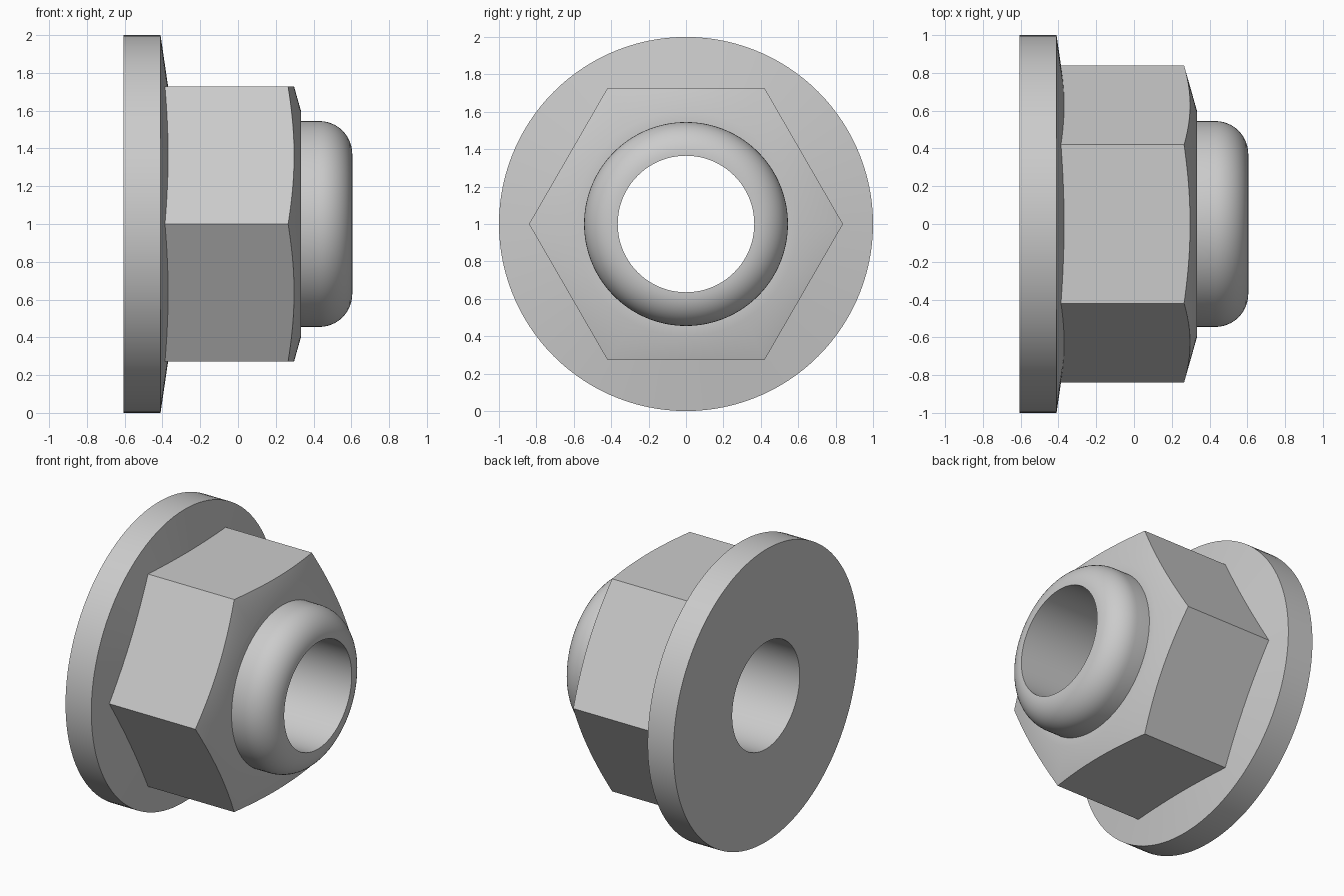
import bpy, bmesh
from math import pi, sin, cos, radians

if "Cube" in bpy.data.objects:
    bpy.data.objects.remove(bpy.data.objects["Cube"], do_unlink=True)

SEGMENTS = 120
FLAT = 0.727      # centre to hexagon side
BORE = 0.365
BACK, FRONT = -0.605, 0.605

steel = bpy.data.materials.new("grey steel")
steel.use_nodes = True
grey = (0.6, 0.6, 0.6, 1)
steel.diffuse_color = grey
steel.node_tree.nodes["Principled BSDF"].inputs["Base Color"].default_value = grey


def ring(radius, x):
    """Circle around the x axis."""
    return lambda a: (radius, x)


def hex_ring(x_at_flat, slope):
    """Hexagon cut by a cone, which gives the curved chamfer edges."""
    def point(a):
        r = FLAT / cos(a % (pi / 3) - pi / 6)
        return r, x_at_flat + slope * (r - FLAT)
    return point


def lathe(name, rings):
    bm = bmesh.new()
    rows = []
    for f in rings:
        row = []
        for j in range(SEGMENTS):
            a = 2 * pi * j / SEGMENTS
            r, x = f(a + 1e-9)
            row.append(bm.verts.new((x, r * cos(a), 1 + r * sin(a))))
        rows.append(row)
    for lower, upper in zip(rows, rows[1:]):
        for j in range(SEGMENTS):
            k = (j + 1) % SEGMENTS
            bm.faces.new((lower[j], lower[k], upper[k], upper[j]))
    mesh = bpy.data.meshes.new(name)
    bm.to_mesh(mesh)
    bm.free()
    mesh.materials.append(steel)
    obj = bpy.data.objects.new(name, mesh)
    bpy.context.collection.objects.link(obj)
    bpy.ops.object.select_all(action="DESELECT")
    obj.select_set(True)
    bpy.context.view_layer.objects.active = obj
    bpy.ops.object.shade_smooth_by_angle(angle=radians(25))


# Seams shared by neighbouring parts
hex_base = hex_ring(-0.37, -0.148)
hex_top = hex_ring(0.297, -0.283)
collar_foot = ring(0.545, 0.333)
bore_back, bore_front = ring(BORE, BACK), ring(BORE, FRONT)

# Round washer flange with a shallow conical face
lathe("flange", [bore_back, ring(1, BACK), ring(1, -0.41), hex_base])

# Six-sided body with a conical chamfer
lathe("hex_body", [hex_base, hex_top, ring(0.6, 0.333), collar_foot])

# Rounded locking collar
fillet = 0.175
arc = [ring(0.545 - fillet + fillet * cos(t * pi / 24),
            FRONT - fillet + fillet * sin(t * pi / 24)) for t in range(13)]
lathe("locking_collar", [collar_foot] + arc + [bore_front])

# Through hole
lathe("bore", [bore_front, bore_back])
